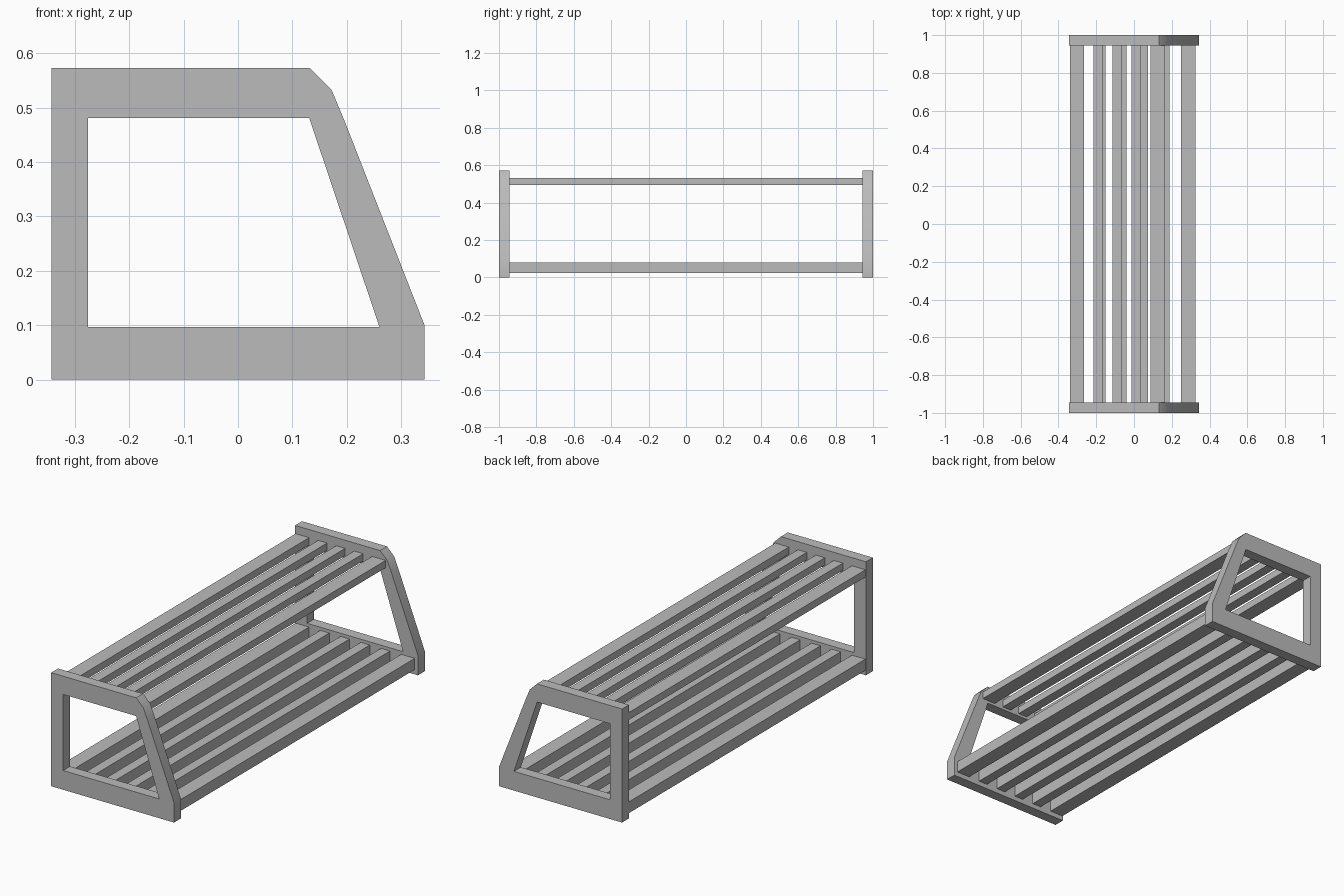
import bpy
import bmesh
import math

cube = bpy.data.objects.get("Cube")
if cube:
    bpy.data.objects.remove(cube, do_unlink=True)

GREY = (0.5, 0.5, 0.5, 1.0)
grey = bpy.data.materials.new("plain grey")
grey.use_nodes = True
grey.diffuse_color = GREY
grey.node_tree.nodes["Principled BSDF"].inputs["Base Color"].default_value = GREY

HALF_LENGTH = 1.0
INNER_END = 0.945


def add_object(name, bm):
    bmesh.ops.recalc_face_normals(bm, faces=bm.faces)
    mesh = bpy.data.meshes.new(name)
    bm.to_mesh(mesh)
    bm.free()
    mesh.materials.append(grey)
    obj = bpy.data.objects.new(name, mesh)
    bpy.context.collection.objects.link(obj)
    return obj


def end_frame(name, y0, y1):
    """Outer and inner outlines have matching corners, bridged as a ring."""
    outer = [(-0.343, 0), (0.343, 0), (0.343, 0.1), (0.195, 0.478),
             (0.172, 0.533), (0.132, 0.573), (-0.343, 0.573)]
    inner = [(-0.276, 0.097), (0.26, 0.097), (0.131, 0.481), (-0.276, 0.481)]
    # inner corner that each outer corner connects to
    link = [0, 1, 1, 2, 2, 2, 3]
    bm = bmesh.new()
    out = [[bm.verts.new((x, y, z)) for x, z in outer] for y in (y0, y1)]
    inn = [[bm.verts.new((x, y, z)) for x, z in inner] for y in (y0, y1)]
    for loops in (out, inn):
        n = len(loops[0])
        for i in range(n):
            j = (i + 1) % n
            bm.faces.new((loops[0][i], loops[0][j], loops[1][j], loops[1][i]))
    for o, c in zip(out, inn):
        n = len(o)
        for i in range(n):
            j = (i + 1) % n
            a, b = link[i], link[j]
            corners = [o[i], o[j], c[b]] + ([c[a]] if a != b else [])
            bm.faces.new(corners)
    obj = add_object(name, bm)
    bpy.ops.object.select_all(action='DESELECT')
    obj.select_set(True)
    bpy.context.view_layer.objects.active = obj
    bpy.ops.object.shade_smooth_by_angle(angle=math.radians(30))


def slat(name, x0, x1, z0, z1):
    bm = bmesh.new()
    bmesh.ops.create_cube(bm, size=1)
    bmesh.ops.scale(bm, vec=(x1 - x0, 2 * INNER_END, z1 - z0), verts=bm.verts)
    bmesh.ops.translate(bm, vec=((x0 + x1) / 2, 0, (z0 + z1) / 2), verts=bm.verts)
    add_object(name, bm)


def shelf(name, x0, x1, narrow_count, z0, z1, wide=0.075, narrow=0.05):
    """Two wide edge slats with evenly spaced narrow slats between."""
    slat(name + "_back_edge_slat", x0, x0 + wide, z0, z1)
    slat(name + "_front_edge_slat", x1 - wide, x1, z0, z1)
    gap = (x1 - x0 - 2 * wide - narrow_count * narrow) / (narrow_count + 1)
    for i in range(narrow_count):
        x = x0 + wide + gap + i * (narrow + gap)
        slat(f"{name}_slat_{i + 1}", x, x + narrow, z0, z1)


# End frames
end_frame("front_end_frame", -HALF_LENGTH, -INNER_END)
end_frame("back_end_frame", INNER_END, HALF_LENGTH)

# Slatted shelves
shelf("upper_shelf", -0.34, 0.163, 3, 0.495, 0.532)
shelf("lower_shelf", -0.34, 0.325, 4, 0.024, 0.081)
